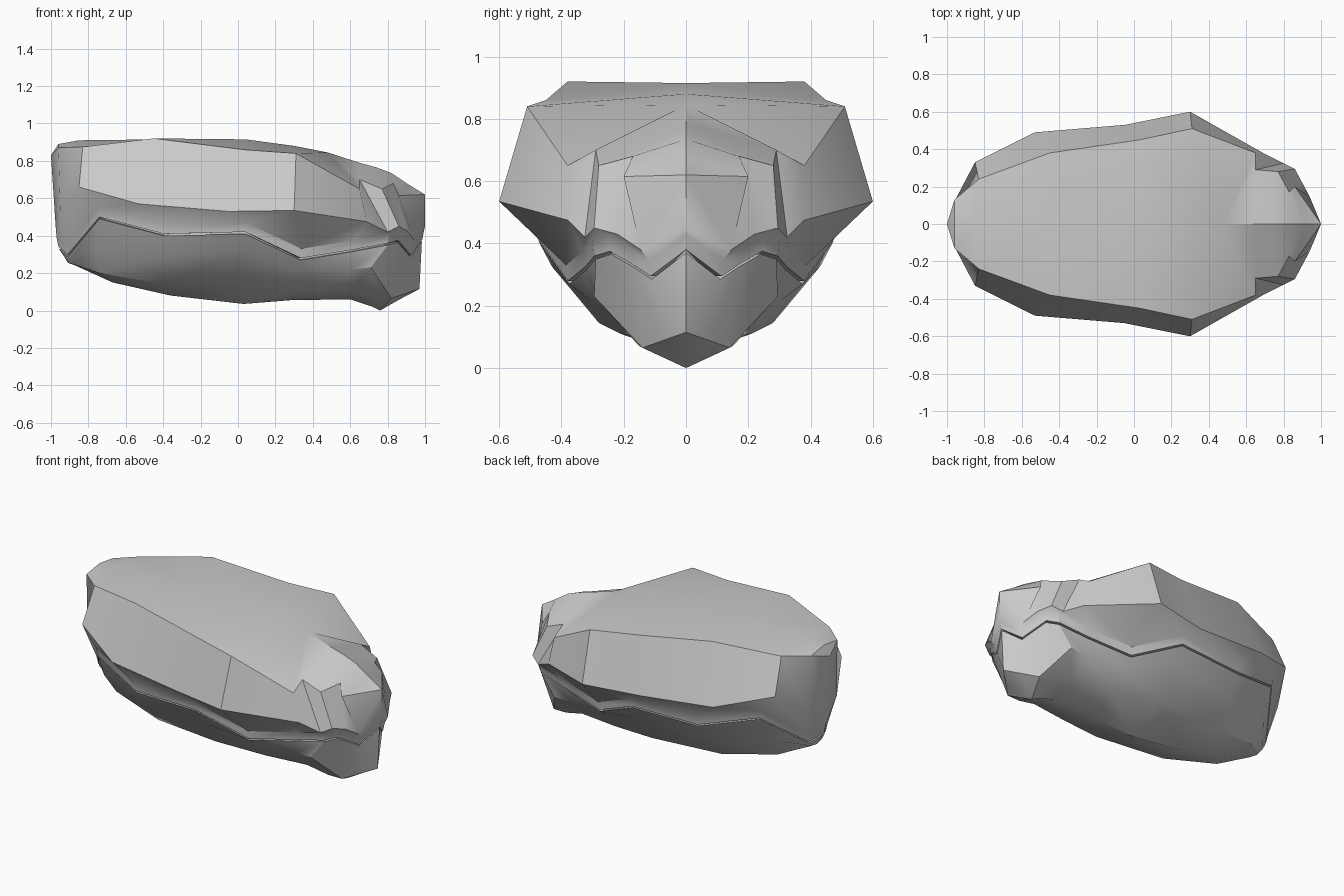
import bpy, bmesh
from math import radians

# Half-outlines run from the nose centre (+x) along +y to the tail centre (-x)
def centre(pts):
    return [(x, 0, z) for x, z in pts]

def shift(loop, dx, dy, dz):
    return [(x - dx * x, max(y - dy, 0), z - dz) for x, y, z in loop]

def shell(name, loops, angle):
    """Skin a stack of half-outlines and mirror it across y = 0."""
    bm = bmesh.new()
    for side in (1, -1):
        rows = [[bm.verts.new((x, y * side, z)) for x, y, z in l] for l in loops]
        for a, b in zip(rows, rows[1:]):
            for i in range(len(a) - 1):
                bm.faces.new((a[i], a[i + 1], b[i + 1], b[i]))
    bmesh.ops.remove_doubles(bm, verts=bm.verts, dist=0.002)
    bmesh.ops.dissolve_degenerate(bm, edges=bm.edges, dist=0.0005)
    bmesh.ops.recalc_face_normals(bm, faces=bm.faces)
    me = bpy.data.meshes.new(name)
    bm.to_mesh(me)
    bm.free()
    ob = bpy.data.objects.new(name, me)
    bpy.context.collection.objects.link(ob)
    bpy.ops.object.select_all(action='DESELECT')
    ob.select_set(True)
    bpy.context.view_layer.objects.active = ob
    bpy.ops.object.shade_smooth_by_angle(angle=radians(angle))
    return ob

# Upper shell: crown line, shoulder edge with notched cheeks, widest edge, rim
crown = centre([(1, .62), (.91, .675), (.82, .735), (.74, .765), (.65, .79), (.48, .845),
                (.30, .88), (.04, .915), (-.42, .915), (-.85, .91), (-.96, .89), (-1, .83)])
shoulder = [(1, 0, .62), (.86, .20, .615), (.83, .17, .68), (.77, .28, .65),
            (.65, .29, .70), (.65, .38, .65), (.31, .51, .84), (.03, .45, .86),
            (-.45, .38, .92), (-.83, .24, .875), (-.96, .13, .87), (-1, 0, .83)]
widest = [(1, 0, .45), (.94, .145, .38), (.90, .22, .43), (.86, .295, .45),
          (.80, .325, .42), (.69, .38, .475), (.30, .60, .535), (-.05, .53, .53),
          (-.53, .49, .57), (-.85, .33, .66), (-.95, .14, .52), (-.975, 0, .45)]
rim = [(.995, 0, .43), (.935, .12, .345), (.90, .18, .385), (.865, .25, .425),
       (.81, .30, .41), (.62, .33, .375), (.34, .385, .33), (.04, .485, .47),
       (-.40, .455, .46), (-.75, .34, .55), (-.92, .09, .35), (-.97, 0, .39)]
inner_rim = shift(rim, .01, .006, .05)
groove_top = shift(inner_rim, .03, .03, 0)      # back wall of the seam
groove_base = shift(groove_top, 0, 0, .01)
shell("upper_shell", [crown, shoulder, widest, rim, inner_rim, groove_top, groove_base], 32)

# Lower shell: rim just under the seam, flank, bilge, keel, with a faceted prow
lower_rim = shift(rim, .012, .01, .06)
prow = (.97, 0, .115)
flank = [prow, prow, (.895, .07, .09), (.82, .14, .065), (.71, .295, .23),
         (.60, .28, .22), (.34, .31, .22), (.04, .43, .325), (-.40, .36, .29),
         (-.76, .24, .33), (-.905, .06, .265), (-.93, 0, .29)]
bilge = [prow, prow, (.895, .07, .09), (.82, .14, .065), (.73, .15, .07),
         (.60, .17, .105), (.34, .21, .11), (.04, .28, .145), (-.40, .22, .14),
         (-.74, .15, .20), (-.89, .04, .25), (-.91, 0, .255)]
keel = centre([(.97, .115), (.97, .115), (.865, .06), (.76, 0), (.72, .02), (.60, .06),
               (.28, .055), (.03, .035), (-.36, .08), (-.67, .15), (-.88, .245), (-.91, .255)])
shell("lower_shell", [groove_base, lower_rim, flank, bilge, keel], 32)
